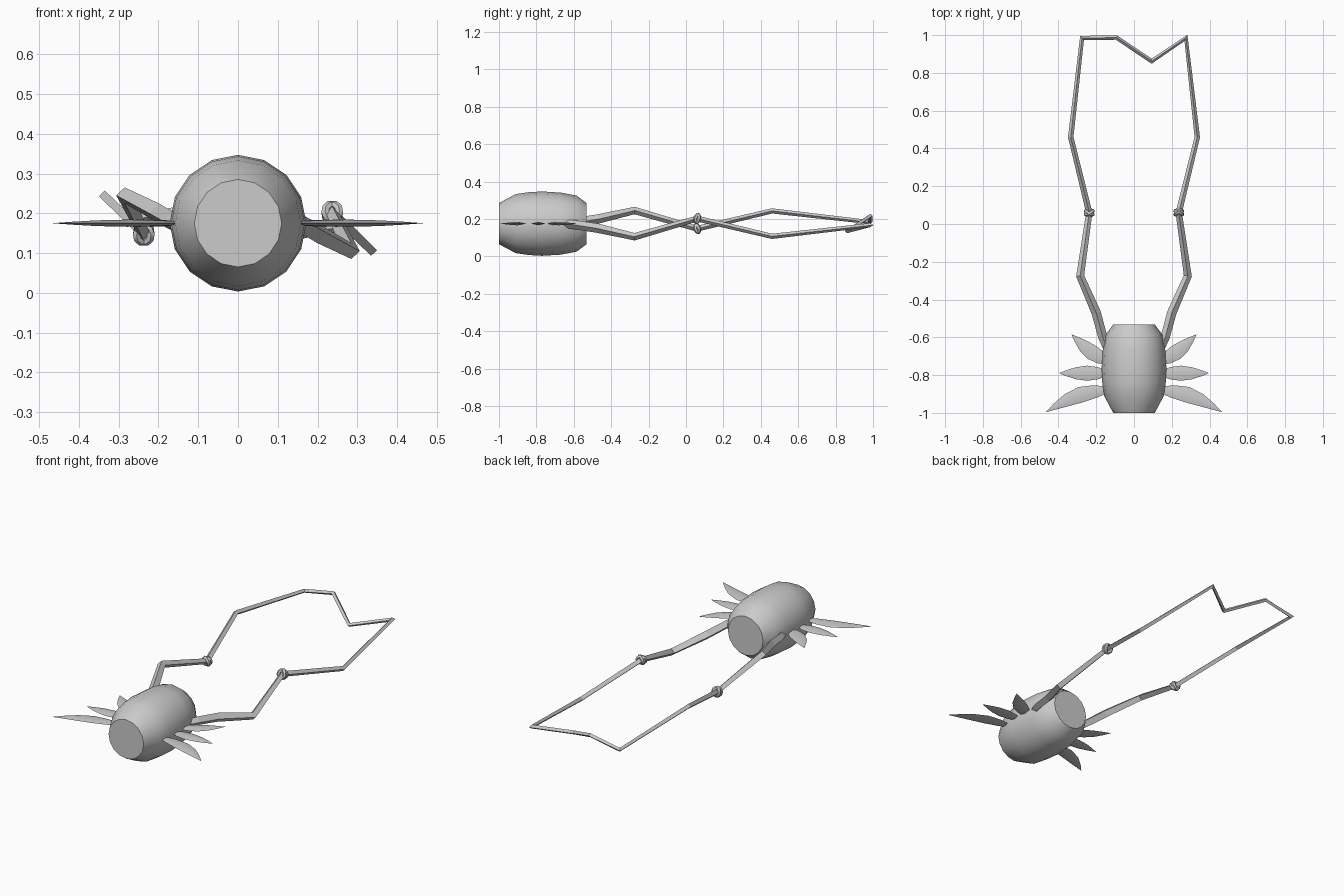
import bpy, bmesh, math
from mathutils import Vector, Matrix

if "Cube" in bpy.data.objects:
    bpy.data.objects.remove(bpy.data.objects["Cube"])

ZC = 0.175  # height of the bead axis
grey = bpy.data.materials.new("grey")
grey.diffuse_color = (0.6, 0.6, 0.6, 1)
grey.use_nodes = True
grey.node_tree.nodes["Principled BSDF"].inputs["Base Color"].default_value = grey.diffuse_color


def finish(name, bm, angle=None):
    bmesh.ops.recalc_face_normals(bm, faces=bm.faces)
    me = bpy.data.meshes.new(name)
    bm.to_mesh(me)
    bm.free()
    me.materials.append(grey)
    ob = bpy.data.objects.new(name, me)
    bpy.context.collection.objects.link(ob)
    if angle:
        bpy.ops.object.select_all(action='DESELECT')
        ob.select_set(True)
        bpy.context.view_layer.objects.active = ob
        bpy.ops.object.shade_smooth_by_angle(angle=math.radians(angle))
    return ob


def loft(bm, rings):
    """Skin a list of rings of points and cap both ends."""
    vs = [[bm.verts.new(p) for p in r] for r in rings]
    n = len(vs[0])
    for a, b in zip(vs, vs[1:]):
        for i in range(n):
            j = (i + 1) % n
            bm.faces.new((a[i], a[j], b[j], b[i]))
    bm.faces.new(vs[0])
    bm.faces.new(vs[-1])


def circle(n):
    return [(math.cos(2 * math.pi * i / n), math.sin(2 * math.pi * i / n)) for i in range(n)]


def tube(bm, path, radii, sides):
    """Sweep a polygon along a bent path with mitred corners."""
    rings = []
    for k, p in enumerate(path):
        t0 = (p - path[max(k - 1, 0)]).normalized()
        t1 = (path[min(k + 1, len(path) - 1)] - p).normalized()
        t = (t0 + t1).normalized()
        miter = 1 / max(0.6, t.dot(t1 if t1.length else t0))
        side = t.cross(Vector((0, 0, 1))).normalized()
        up = side.cross(t)
        rings.append([p + side * c * radii[k] * miter + up * s * radii[k] for c, s in circle(sides)])
    loft(bm, rings)


# barrel bead
bm = bmesh.new()
profile = [(-1, .11), (-.91, .158), (-.84, .168), (-.77, .172), (-.67, .166), (-.585, .15), (-.532, .11)]
loft(bm, [[(r * c, y, ZC + r * s) for c, s in circle(16)] for y, r in profile])
finish("barrel_bead", bm, 40)

# leaves: thin pointed blades, three on each side
leaves = [((.13, -.875), (.465, -.995), .042, .025), ((.14, -.79), (.395, -.79), .04, 0),
          ((.13, -.735), (.33, -.585), .041, -.012)]
outline = [(0, .35), (.2, .8), (.42, 1), (.65, .8), (.85, .4), (1, .02)]
for sx, label in ((1, "right"), (-1, "left")):
    for k, (a, b, w, bend) in enumerate(leaves):
        a, b = Vector(a), Vector(b)
        d = b - a
        n = Vector((-d.y, d.x)).normalized()
        rings = []
        for t, f in outline:
            m = a + d * t + n * bend * math.sin(math.pi * t)
            rings.append([(sx * (m.x + n.x * w * f * c), m.y + n.y * w * f * c, ZC + .009 * f * s)
                          for c, s in circle(4)])
        bm = bmesh.new()
        loft(bm, rings)
        finish(f"leaf_{label}_{k + 1}", bm, 30)

# cord: left strand, zigzag end, then the same strand turned half round the bead axis
strand = [(-.135, -.68, .175), (-.165, -.6, .18), (-.2, -.47, .2), (-.285, -.275, .245),
          (-.237, .06, .148), (-.335, .46, .243), (-.275, .985, .183)]
thick = [.018, .024, .025, .02, .016, .014, .011]
left = [Vector(p) for p in strand]
right = [Vector((-p.x, p.y, 2 * ZC - p.z)) for p in left]
path = left + [Vector((-.093, .987, .217)), Vector((.093, .862, .135))] + right[::-1]
bm = bmesh.new()
tube(bm, path, thick + [.011, .011] + thick[::-1], 4)
finish("cord", bm)

# knots: two crossing loops round each strand
for pts, label, s in ((left, "left", 1), (right, "right", -1)):
    bm = bmesh.new()
    for tilt in (28, -28):
        rot = Matrix.Rotation(math.radians(tilt), 4, 'Z') @ Matrix.Rotation(math.radians(s * 15), 4, 'X')
        n = 10
        rows = []
        for c, sn in circle(n):
            row = []
            for u, v in circle(6):
                r = .02 + .011 * u
                row.append(bm.verts.new(pts[4] + rot @ Vector((r * c, .011 * v, r * sn))))
            rows.append(row)
        for i in range(n):
            for j in range(6):
                q, j2 = rows[(i + 1) % n], (j + 1) % 6
                bm.faces.new((rows[i][j], rows[i][j2], q[j2], q[j]))
    finish("knot_" + label, bm, 50)
